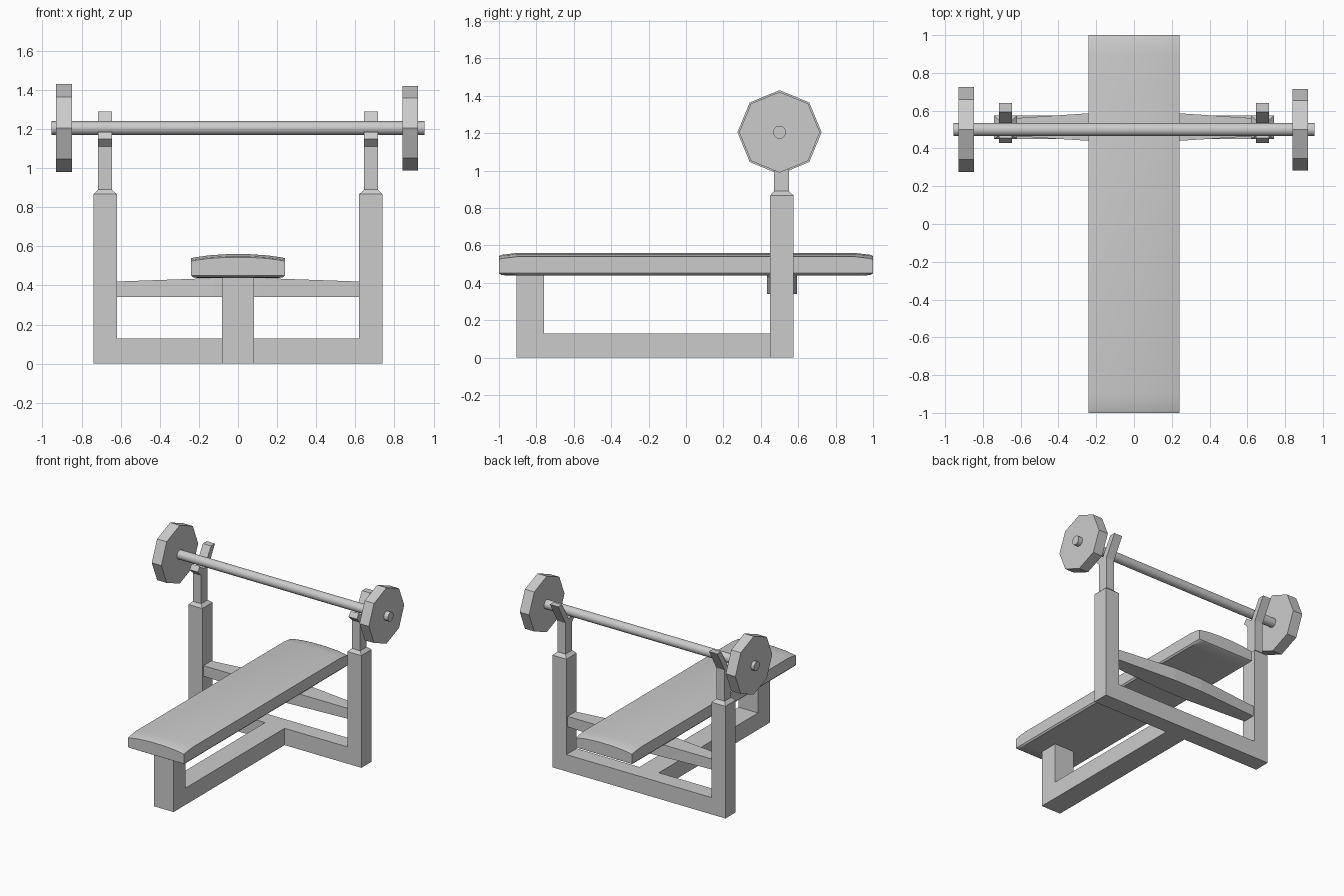
import bpy, bmesh
from math import radians, pi
from mathutils import Matrix

if "Cube" in bpy.data.objects:
    bpy.data.objects.remove(bpy.data.objects["Cube"])


def finish(name, bm, smooth=None):
    bmesh.ops.recalc_face_normals(bm, faces=bm.faces)
    me = bpy.data.meshes.new(name)
    bm.to_mesh(me)
    bm.free()
    ob = bpy.data.objects.new(name, me)
    bpy.context.collection.objects.link(ob)
    if smooth:
        bpy.ops.object.select_all(action='DESELECT')
        bpy.context.view_layer.objects.active = ob
        ob.select_set(True)
        bpy.ops.object.shade_smooth_by_angle(angle=radians(smooth))
    return ob


def loft(name, rings, smooth=None):
    """Skin a list of closed rings and cap both ends."""
    bm = bmesh.new()
    vr = [[bm.verts.new(p) for p in r] for r in rings]
    n = len(vr[0])
    for a, b in zip(vr, vr[1:]):
        for i in range(n):
            j = (i + 1) % n
            bm.faces.new((a[i], a[j], b[j], b[i]))
    bm.faces.new(vr[0])
    bm.faces.new(vr[-1])
    return finish(name, bm, smooth)


def extrude_x(name, profile, x0, x1):
    return loft(name, [[(x, y, z) for y, z in profile] for x in (x0, x1)])


def rod(name, x0, x1, r, sides, smooth=None, turn=0):
    bm = bmesh.new()
    m = (Matrix.Translation(((x0 + x1) / 2, 0.5, 1.205))
         @ Matrix.Rotation(pi / 2, 4, 'Y') @ Matrix.Rotation(turn, 4, 'Z'))
    bmesh.ops.create_cone(bm, cap_ends=True, segments=sides, radius1=r,
                          radius2=r, depth=x1 - x0, matrix=m)
    return finish(name, bm, smooth)


def rect(x0, x1, y0, y1, z):
    return [(x0, y0, z), (x1, y0, z), (x1, y1, z), (x0, y1, z)]


# padded bench: crowned cross-section, dropping toward the two ends
top = [(0.24, 0.54), (0.215, 0.545), (0.15, 0.554), (0.06, 0.56)]
half = [(0.19, 0.438), (0.23, 0.441), (0.24, 0.452)] + top
section = half + [(-x, z) for x, z in reversed(half)]
rings = []
for y, drop, lift in ((-1, 0.016, 0.012), (-0.985, 0.01, 0.003), (-0.9, 0, 0),
                      (0.9, 0, 0), (0.985, 0.01, 0.003), (1, 0.016, 0.012)):
    rings.append([(x, y, z - drop if z > 0.5 else max(z, 0.438 + lift))
                  for x, z in section])
loft("bench_pad", rings, 40)

# floor frame: L-shaped spine with front leg, and rear cross foot
extrude_x("front_leg_and_spine",
          [(-0.905, 0), (0.46, 0), (0.46, 0.13), (-0.76, 0.13),
           (-0.76, 0.445), (-0.905, 0.445)], -0.083, 0.083)
extrude_x("rear_foot", [(0.45, 0), (0.575, 0), (0.575, 0.13), (0.45, 0.13)],
          -0.63, 0.63)

# seat-supporting cross beam, wider and higher in the middle
loft("support_beam", [
    [(x, y0, 0.34), (x, y1, 0.34), (x, y1, z), (x, y0, z)]
    for x, y0, y1, z in ((-0.63, 0.465, 0.56, 0.42), (-0.12, 0.433, 0.594, 0.438),
                         (0.12, 0.433, 0.594, 0.438), (0.63, 0.465, 0.56, 0.42))])

# uprights with tapered tops, and the bar hooks
hook = [(0.47, 0.88), (0.55, 0.88), (0.55, 1.13), (0.64, 1.29), (0.592, 1.29),
        (0.51, 1.145), (0.455, 1.185), (0.43, 1.15), (0.47, 1.11)]
for s, side in ((-1, "left"), (1, "right")):
    loft(side + "_upright", [
        rect(s * 0.62, s * 0.74, 0.45, 0.575, 0),
        rect(s * 0.62, s * 0.74, 0.45, 0.575, 0.867),
        rect(s * 0.645, s * 0.715, 0.47, 0.55, 0.89)])
    extrude_x(side + "_bar_hook", hook, s * 0.645, s * 0.715)

# barbell with octagonal weight plates
rod("barbell_bar", -0.955, 0.955, 0.035, 16, 40)
rod("left_plate", -0.93, -0.848, 0.225, 8)
rod("right_plate", 0.84, 0.92, 0.216, 8)
